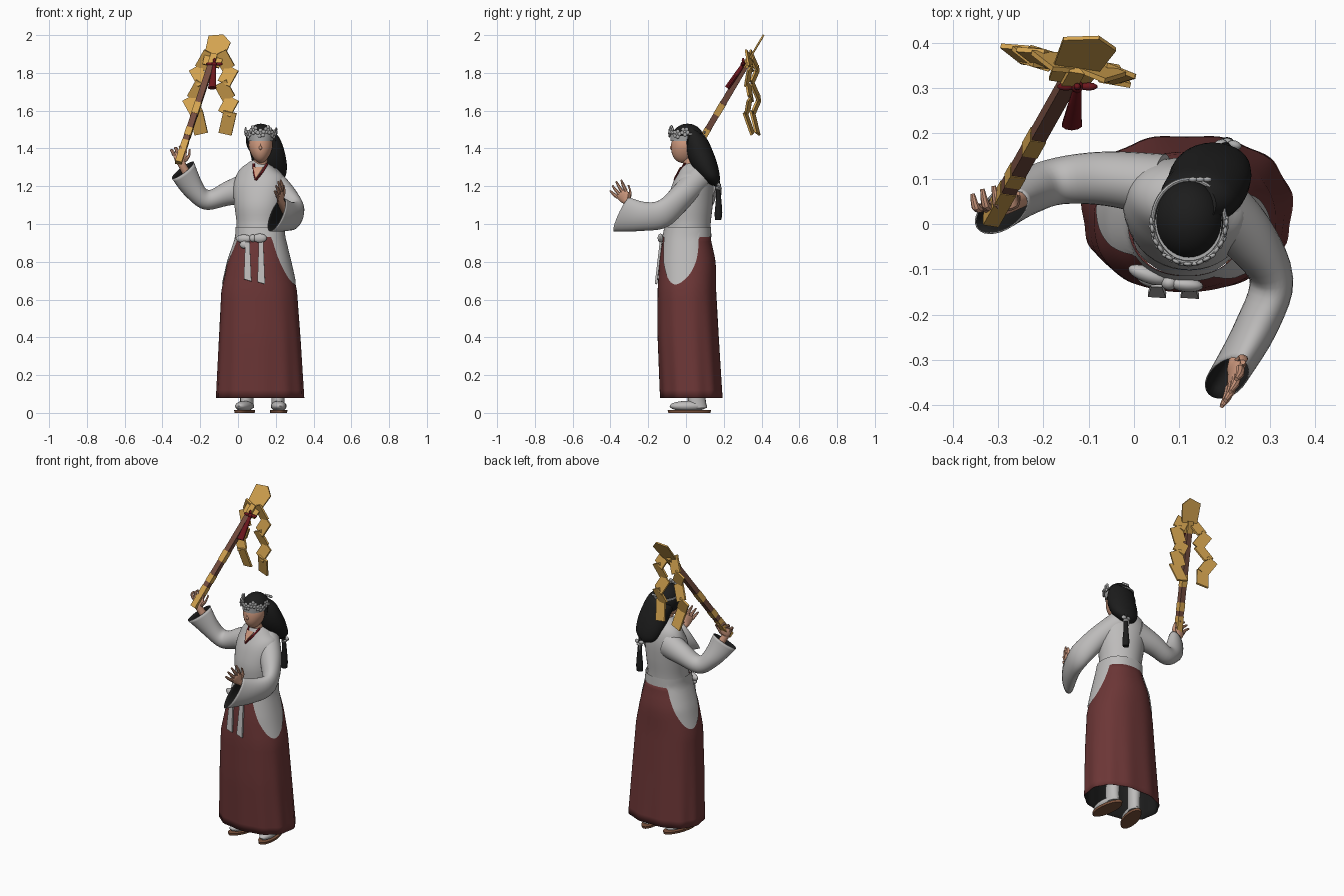
import bpy, bmesh, math
from mathutils import Vector as V, Matrix

if "Cube" in bpy.data.objects:
    bpy.data.objects.remove(bpy.data.objects["Cube"])

def mat(name, r, g, b):
    m = bpy.data.materials.new(name)
    m.diffuse_color = (r, g, b, 1)
    m.use_nodes = True
    m.node_tree.nodes["Principled BSDF"].inputs["Base Color"].default_value = m.diffuse_color
    return m

WHITE = mat("white_cloth", .51, .50, .495)
RED = mat("red_skirt", .15, .037, .037)
HAIR = mat("black_hair", .012, .012, .012)
SKIN = mat("skin", .62, .32, .21)
GOLD = mat("gold", .66, .37, .08)
BROWN = mat("brown_wood", .18, .075, .05)
CRIMSON = mat("crimson_cord", .15, .008, .012)
SANDAL = mat("sandal_brown", .20, .085, .045)
SILVER = mat("silver_flower", .42, .42, .42)

def finish(name, bm, m):
    me = bpy.data.meshes.new(name)
    bm.to_mesh(me)
    bm.free()
    me.materials.append(m)
    ob = bpy.data.objects.new(name, me)
    bpy.context.collection.objects.link(ob)
    return ob

def lining(ob):
    """Thin dark inner side for open cloth."""
    ob.data.materials.append(HAIR)
    s = ob.modifiers.new("lining", 'SOLIDIFY')
    s.thickness, s.offset, s.material_offset = .003, -1, 1

def grid(name, rings, m, caps=(False, False)):
    """Skin closed rings of points into a tube."""
    bm = bmesh.new()
    vs = [[bm.verts.new(p) for p in r] for r in rings]
    n = len(vs[0])
    for a, b in zip(vs, vs[1:]):
        for j in range(n):
            k = (j + 1) % n
            bm.faces.new((a[j], a[k], b[k], b[j]))
    if caps[0]: bm.faces.new(vs[0][::-1])
    if caps[1]: bm.faces.new(vs[-1])
    return finish(name, bm, m)

def cat(p, i, t):
    a, b, c, d = (p[max(0, min(len(p) - 1, i + k))] for k in (-1, 0, 1, 2))
    return .5 * (2*b + (c - a)*t + (2*a - 5*b + 4*c - d)*t*t + (3*b - a - 3*c + d)*t**3)

def loft(name, st, m, n=20, sub=4, caps=(True, True), phase=0):
    """Stations (centre, side radius, other radius as a vector), smoothed along the path."""
    C, R, W = [V(s[0]) for s in st], [s[1] for s in st], [V(s[2]) for s in st]
    ks = [(i, s / sub) for i in range(len(st) - 1) for s in range(sub)] + [(len(st) - 2, 1)]
    pts = [(cat(C, *k), cat(R, *k), cat(W, *k)) for k in ks]
    rings = []
    for i, (c, r, v) in enumerate(pts):
        t = (pts[min(i + 1, len(pts) - 1)][0] - pts[max(i - 1, 0)][0]).normalized()
        u = v.cross(t).normalized() * r
        rings.append([c + u*math.cos(a) + v*math.sin(a)
                      for a in (phase + 2*math.pi*j/n for j in range(n))])
    return grid(name, rings, m, caps)

def blobs(name, items, m, seg=16):
    """Ellipsoids: (centre, radii, optional z rotation)."""
    bm = bmesh.new()
    for c, r, *rot in items:
        M = Matrix.Translation(c) @ Matrix.Rotation(rot[0] if rot else 0, 4, 'Z') @ Matrix.Diagonal((*r, 1))
        bmesh.ops.create_uvsphere(bm, u_segments=seg, v_segments=max(4, seg * 2 // 3), radius=1, matrix=M)
    return finish(name, bm, m)

def prism(name, pts, o, e1, e2, th, m):
    """Flat plate from a 2D outline in the plane e1, e2."""
    o, e1, e2 = V(o), V(e1).normalized(), V(e2).normalized()
    nrm = e1.cross(e2).normalized() * th / 2
    bm = bmesh.new()
    lo, hi = ([bm.verts.new(o + e1*x + e2*y + s*nrm) for x, y in pts] for s in (-1, 1))
    bm.faces.new(lo[::-1])
    bm.faces.new(hi)
    for i in range(len(pts)):
        k = (i + 1) % len(pts)
        bm.faces.new((lo[i], lo[k], hi[k], hi[i]))
    bmesh.ops.recalc_face_normals(bm, faces=bm.faces)
    return finish(name, bm, m)

YAW = -.26
FRONT = V((math.sin(YAW), -math.cos(YAW), 0))

# Skirt, with soft pleats towards the hem
PROFILE = [(.08, .117, .03, .232, .165), (.4, .115, .013, .215, .162), (.65, .112, .005, .20, .155),
           (.8, .112, .008, .166, .15), (.93, .118, .004, .128, .125), (.99, .116, .01, .124, .118)]
def skirt_pt(a, z, off=0):
    for p, q in zip(PROFILE, PROFILE[1:]):
        if z <= q[0] or q is PROFILE[-1]:
            t = (z - p[0]) / (q[0] - p[0])
            cx, cy, rx, ry = (p[i] + (q[i] - p[i])*t for i in range(1, 5))
            break
    k = 1 + .018 * math.sin(11*a) * max(0, 1 - z / .75)
    f = lambda w: math.copysign(abs(w)**.88, w)
    return V((cx + (rx*k + off)*f(math.cos(a)), cy + (ry*k + off)*f(math.sin(a)), z))
ANG = [2*math.pi*j/96 for j in range(96)]
lining(grid("skirt", [[skirt_pt(a, .078 + .872*i/20) for a in ANG] for i in range(21)], RED))

# Shirt skirt: long rounded flaps at both hips
def hem(a):
    d = min(abs((a - c + math.pi) % (2*math.pi) - math.pi) for c in (YAW - .08, YAW + math.pi))
    return .93 - .25 * max(0, 1 - (d / .8)**2)**.85
grid("shirt_flaps", [[skirt_pt(a, hem(a) + (.985 - hem(a))*i/12, .005) for a in ANG] for i in range(13)], WHITE)

# Shirt body
torso = [((.115, .005, .93), .128, .122), ((.115, .015, 1.0), .123, .115), ((.115, .02, 1.1), .135, .12),
         ((.115, .035, 1.2), .142, .108), ((.115, .045, 1.265), .122, .085), ((.118, .04, 1.31), .072, .06),
         ((.12, .033, 1.33), .04, .042)]
loft("shirt_body", [(c, r, FRONT * f) for c, r, f in torso], WHITE, 40)

# Sleeves, open at the cuffs
lining(loft("lowered_sleeve", [((.165, .06, 1.235), .07, (.02, -.035, .06)), ((.245, -.02, 1.15), .062, (.03, -.035, .05)),
     ((.303, -.12, 1.055), .046, (.02, -.02, .07)), ((.268, -.23, 1.04), .046, (.015, .01, .077)),
     ((.205, -.34, 1.05), .04, (.035, .04, .09))], WHITE, 28, 5, (True, False)))
lining(loft("raised_sleeve", [((.06, .085, 1.195), .07, (-.02, 0, .08)), ((-.06, .1, 1.16), .06, (-.012, 0, .062)),
     ((-.165, .095, 1.128), .052, (.012, 0, .052)), ((-.235, .07, 1.185), .05, (.042, .01, .038)),
     ((-.292, .027, 1.285), .04, (.054, .037, .046))], WHITE, 28, 5, (True, False)))

# Hands with forearms
def hand(name, wrist, elbow, d, side, curl):
    w, d, s = V(wrist), V(d).normalized(), V(side).normalized()
    nr = d.cross(s).normalized()
    loft(name + "_palm", [(elbow, .03, s*.03), (w, .02, s*.022), (w + d*.03, .015, s*.033),
         (w + d*.06, .011, s*.036), (w + d*.07, .005, s*.028)], SKIN, 14)
    for i, ln in enumerate((.055, .066, .07, .06)):
        b = w + d*.055 + s*(-.03 + .02*i)
        dd = (d + s*(i - 1.5)*.16).normalized()
        m = b + dd*ln*.5
        e = m + (dd*(1 - curl) + nr*curl).normalized()*ln*.55
        loft(f"{name}_finger_{i}", [(b, .010, s*.010), (m, .0095, s*.0095), (e, .005, s*.005)], SKIN, 8, 3)
    loft(name + "_thumb", [(w + s*.015 + d*.015, .012, d*.012), (w + s*.045 + d*.035, .011, d*.011),
         (w + s*.06 + d*.07 + nr*curl*.02, .006, d*.004 - s*.004)], SKIN, 8, 3)
hand("open_hand", (.228, -.305, 1.115), (.27, -.2, 1.05), (-.1, -.6, .75), (.35, .65, .55), .2)
hand("grip_hand", (-.297, .035, 1.315), (-.22, .08, 1.18), (-.2, .1, .95), (.9, .15, .2), .8)

# Head: tapered jaw, nose, neck
face = blobs("face", [((.12, -.003, 1.415), (.064, .075, .092))], SKIN, 28)
for v in face.data.vertices:
    k = max(0, 1.41 - v.co.z) / .09
    v.co.x = .12 + (v.co.x - .12) * (1 - .22*k)
    v.co.y -= .012 * k
blobs("nose", [((.119, -.074, 1.403), (.009, .012, .011)), ((.119, -.07, 1.416), (.006, .01, .018))], SKIN, 12)
loft("neck", [((.12, .03, 1.27), .04, (0, -.04, 0)), ((.12, .015, 1.37), .035, (0, -.038, 0))], SKIN)

# Collar: skin opening with red edging
prism("neck_opening", [(-.025, .07), (.03, .07), (0, 0)], (.094, -.062, 1.24), (.97, -.1, 0), (.15, .5, .85), .006, SKIN)
for nm, x0, x1 in (("left", .084, .085), ("right", .155, .13)):
    loft("collar_" + nm, [((x0, -.005, 1.32), .006, (0, -.006, 0)), ((x1, -.036, 1.278), .006, (0, -.006, 0)),
         ((.094, -.061, 1.232), .005, (0, -.005, 0))], CRIMSON, 8)

# Hair: cap cut open over the face, then the long swept-back mass
cap = blobs("hair_cap", [((.121, .008, 1.443), (.079, .09, .088))], HAIR, 36)
bm = bmesh.new()
bm.from_mesh(cap.data)
bmesh.ops.delete(bm, geom=[v for v in bm.verts if v.co.z < 1.465 and v.co.y < .005], context='VERTS')
bm.to_mesh(cap.data)
bm.free()
loft("long_hair", [((.125, .035, 1.48), .06, (0, -.05, .02)), ((.14, .055, 1.43), .085, (0, -.056, -.02)),
     ((.16, .08, 1.36), .09, (0, -.06, -.03)), ((.172, .115, 1.29), .088, (0, -.05, -.03)),
     ((.185, .145, 1.235), .066, (0, -.034, -.015)), ((.195, .16, 1.205), .015, (0, -.01, 0))], HAIR, 28)
loft("hair_tail", [((.2, .165, 1.23), .014, (0, -.014, 0)), ((.205, .172, 1.15), .013, (0, -.013, 0)),
     ((.205, .172, 1.06), .02, (0, -.02, 0)), ((.205, .17, 1.02), .019, (0, -.016, 0))], HAIR, 12)
blobs("hair_tie", [((.205, .172, 1.19), (.018, .018, .012)), ((.19, .176, 1.205), (.016, .01, .012), .3),
      ((.222, .174, 1.205), (.016, .01, .012), -.3), ((.195, .184, 1.175), (.005, .005, .025))], SILVER, 10)

# Headband with a wreath of five-petal flowers
loft("forehead_band", [((.12, -.003, 1.44), .066, (0, -.078, 0)), ((.12, .0, 1.48), .074, (0, -.084, 0))], SILVER, 32)
def wreath(a, off=0):
    return V((.121 + (.08 + off)*math.cos(a), .006 + (.092 + off)*math.sin(a), 1.478 - .012*math.sin(a)))
loft("wreath_cord", [(wreath(2*math.pi*i/40), .005, (0, 0, .006)) for i in range(41)], SILVER, 8, 1)
petals = []
for i in range(7):
    a = math.pi * (1.04 + .92*i/6)
    c, tan = wreath(a, .002), V((-math.sin(a), math.cos(a), 0))
    c.z += .009 * (-1)**i
    petals.append((c, (.008, .008, .008)))
    for k in range(5):
        b = 2*math.pi*k/5 + i
        petals.append((c + tan*.015*math.cos(b) + V((0, 0, .015*math.sin(b))), (.005, .011, .011), a))
petals += [((.13 + .016*k, .098, 1.485), (.011, .006, .009)) for k in range(3)]
blobs("wreath_flowers", petals, SILVER, 8)

# Waist bow with hanging ends
blobs("bow", [((.078, -.13, .925), (.018, .016, .02)), ((.03, -.112, .922), (.045, .018, .022), -.35),
      ((.115, -.134, .925), (.038, .016, .024), -.1), ((.035, -.125, .89), (.028, .014, .02), -.3)], WHITE)
for nm, x, ln in (("left", .05, .21), ("right", .122, .225)):
    prism("bow_end_" + nm, [(-.012, 0), (.012, 0), (.021, -ln), (-.019, -ln + .012)], (x, -.133, .905),
          (1, -.03, 0), (0, .115, 1), .012, WHITE)

# Feet: socks and sandals
for nm, x, y, a in (("left", .035, .015, -.3), ("right", .215, .018, .08)):
    f = V((math.sin(a), -math.cos(a), 0))
    o = V((x, y, 0))
    loft("sandal_" + nm, [(o, .044, f*.112), (o + V((0, 0, .014)), .046, f*.115)], SANDAL, 28, 1)
    blobs("sock_" + nm, [(o + f*.005 + V((0, 0, .036)), (.041, .1, .028), a)], WHITE, 18)
    loft("ankle_" + nm, [(o - f*.045 + V((0, 0, .025)), .036, f*.05), (o - f*.04 + V((0, 0, .08)), .034, f*.046),
         (o - f*.05 + V((0, 0, .2)), .04, f*.042)], WHITE, 16)

# Staff in alternating gold and brown sections
B, D = V((-.31, .02, 1.34)), V((.276, .49, .828)).normalized()
W = V((.95, -.15, -.23))
W = (W - D * W.dot(D)).normalized()
for i, (a, b, m) in enumerate(((-.02, .12, GOLD), (.12, .15, BROWN), (.15, .2, GOLD), (.2, .29, BROWN), (.29, .36, GOLD),
                               (.36, .6, BROWN), (.6, .67, GOLD))):
    r = .025 if m is GOLD else .023
    loft(f"staff_section_{i}", [(B + D*a, r, W*r), (B + D*b, r, W*r)], m, 4, 1, phase=math.pi/4)
prism("staff_blade", [(-.045, .6), (.045, .6), (.062, .765), (.012, .803), (-.062, .775)], B, W, D, .009, GOLD)

# Zigzag streamers: rectangles turned alternately left and right
for nm, xs, g in (("left", (-.172, -.205, -.215, -.24, -.208), -1), ("right", (-.072, -.052, -.07, -.05, -.055), 1)):
    for i, x in enumerate(xs):
        s = g * (1 if i % 2 == 0 else -1)
        o = (x, .335 - .22*(x + .07), (1.865, 1.785, 1.705, 1.625, 1.535)[i])
        w, h, t = (.036, .062, -.22*g) if i == 4 else (.036, .05, .5*s)
        c, q = math.cos(t), math.sin(t)
        prism(f"streamer_{nm}_{i}", [(px*c - py*q, px*q + py*c) for px, py in ((-w, h), (w, h), (w, -h), (-w, -h))],
              o, (.96, -.23, 0), (0, .3 * (1 if i % 2 else -1), 1), .011, GOLD)

# Red cord knot and tassel
K = V((-.125, .303, 1.845))
blobs("cord_knot", [(K, (.014, .014, .016)), (K + V((-.025, 0, .002)), (.02, .009, .009)),
      (K + V((.025, 0, .002)), (.02, .009, .009)), (K + V((0, 0, .02)), (.008, .008, .014))], CRIMSON, 10)
loft("tassel", [(K, .009, (.009, 0, 0)), (K + V((-.004, -.03, -.045)), .012, (.014, 0, 0)),
     (K + V((-.012, -.085, -.125)), .014, (.023, 0, 0))], CRIMSON, 10)

# Smooth shading with sharp edges kept
for ob in bpy.context.scene.objects:
    ob.select_set(True)
    bpy.context.view_layer.objects.active = ob
bpy.ops.object.shade_smooth_by_angle(angle=math.radians(40))
